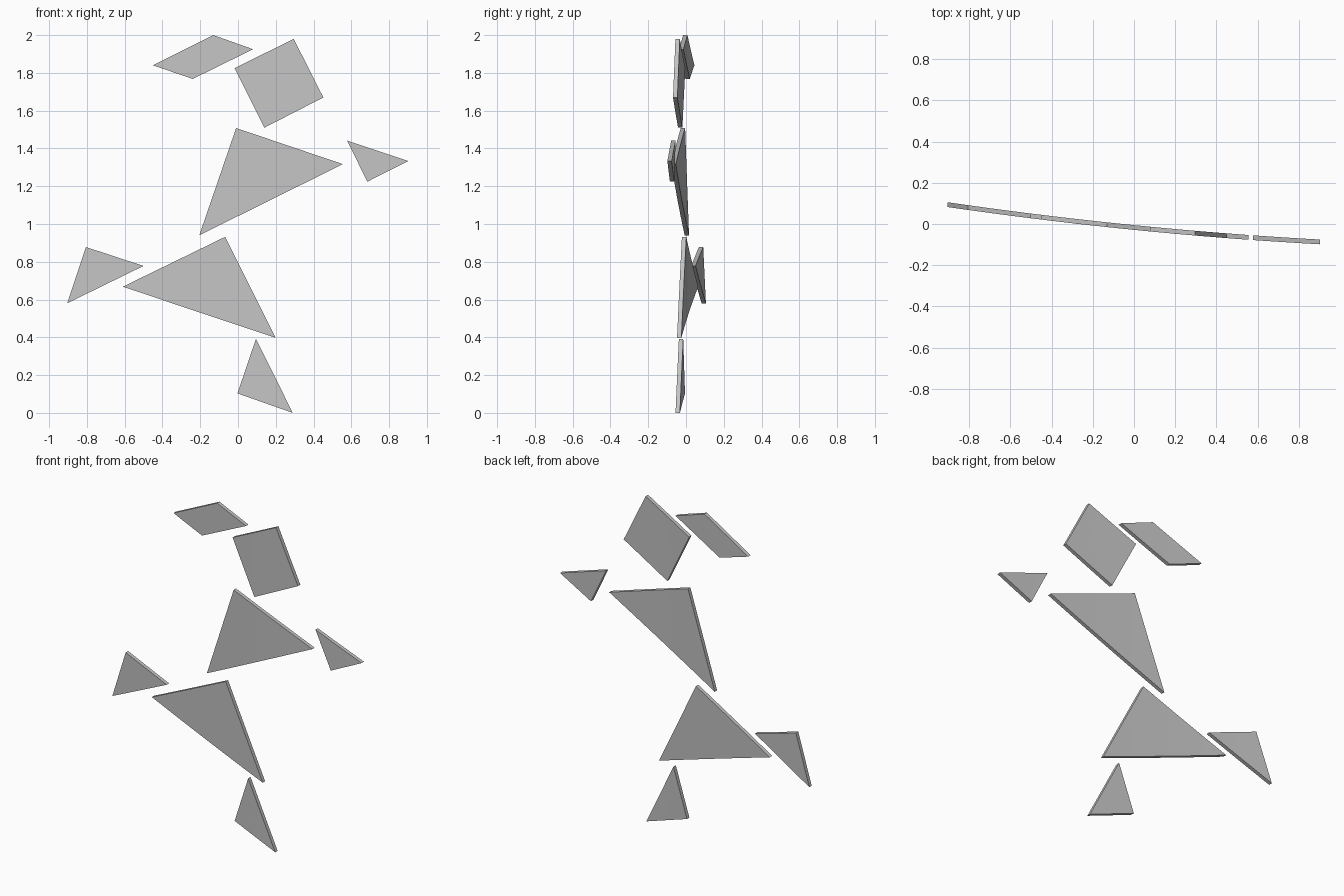
import bpy, bmesh

if "Cube" in bpy.data.objects:
    bpy.data.objects.remove(bpy.data.objects["Cube"])

THICK = 0.023

grey = bpy.data.materials.new("grey")
grey.diffuse_color = (0.55, 0.55, 0.55, 1)
grey.use_nodes = True
grey.node_tree.nodes["Principled BSDF"].inputs["Base Color"].default_value = grey.diffuse_color


def bend(x):
    # gentle bow of the whole figure seen from above
    return 0.025 * x * x - 0.1 * x - 0.017


def tile(name, outline):
    bm = bmesh.new()
    face = bm.faces.new([bm.verts.new((x, -THICK / 2, z)) for x, z in outline])
    ext = bmesh.ops.extrude_face_region(bm, geom=[face])
    moved = [g for g in ext["geom"] if isinstance(g, bmesh.types.BMVert)]
    bmesh.ops.translate(bm, verts=moved, vec=(0, THICK, 0))
    # slice upright so the flat tile can follow the bow
    for i in range(-9, 10):
        bmesh.ops.bisect_plane(bm, geom=bm.verts[:] + bm.edges[:] + bm.faces[:],
                               plane_co=(i * 0.1, 0, 0), plane_no=(1, 0, 0))
    for v in bm.verts:
        v.co.y += bend(v.co.x)
    bmesh.ops.recalc_face_normals(bm, faces=bm.faces)
    me = bpy.data.meshes.new(name)
    bm.to_mesh(me)
    bm.free()
    me.materials.append(grey)
    ob = bpy.data.objects.new(name, me)
    bpy.context.collection.objects.link(ob)
    bpy.context.view_layer.objects.active = ob
    ob.select_set(True)


# head and hat
tile("hat_parallelogram", [(-0.45, 1.84), (-0.13, 2.0), (0.08, 1.925), (-0.24, 1.768)])
tile("head_square", [(-0.018, 1.825), (0.295, 1.98), (0.452, 1.67), (0.14, 1.51)])
# body
tile("upper_body_triangle", [(-0.01, 1.508), (0.555, 1.317), (-0.205, 0.94)])
tile("lower_body_triangle", [(-0.068, 0.932), (-0.61, 0.668), (0.2, 0.397)])
# hand and feet
tile("hand_triangle", [(0.577, 1.442), (0.902, 1.333), (0.685, 1.224)])
tile("raised_foot_triangle", [(-0.805, 0.878), (-0.5, 0.778), (-0.905, 0.58)])
tile("standing_foot_triangle", [(0.095, 0.392), (-0.003, 0.103), (0.29, 0.0)])

bpy.ops.object.shade_smooth_by_angle()
